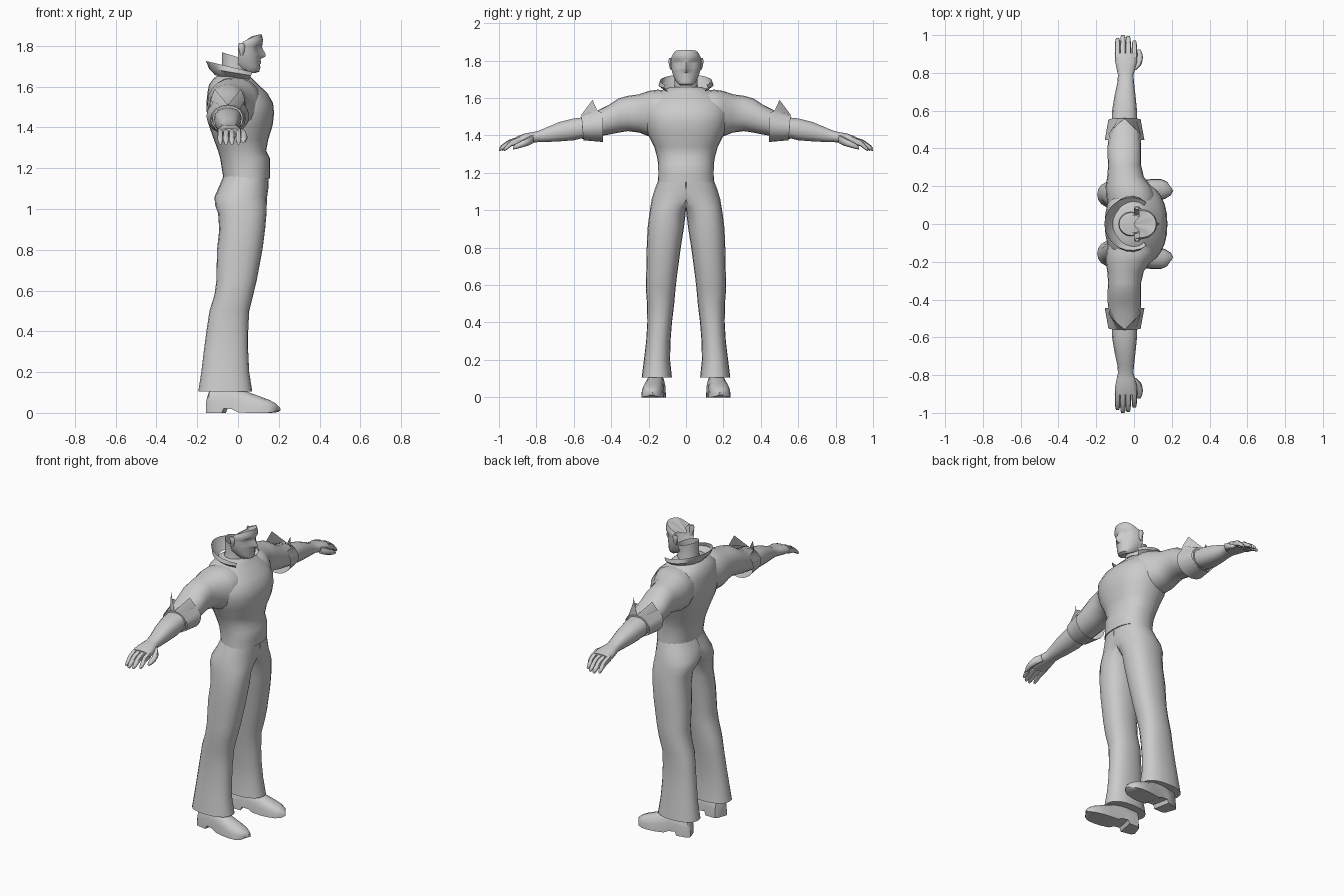
import bpy, bmesh, math
from math import sin, cos, radians, pi

grey = bpy.data.materials.new("light_grey")
grey.diffuse_color = (0.6, 0.6, 0.6, 1)


def skin(name, rows, closed=True, caps=True, mirror=False, angle=50, weld=False):
    """Join rows of points into one smooth surface."""
    bm = bmesh.new()
    vs = [[bm.verts.new(p) for p in r] for r in rows]
    n = len(rows[0])
    for a, b in zip(vs, vs[1:]):
        for i in range(n if closed else n - 1):
            j = (i + 1) % n
            bm.faces.new((a[i], a[j], b[j], b[i]))
    if caps and closed:
        bm.faces.new(vs[0])
        bm.faces.new(vs[-1])
    if weld:  # drop hidden faces lying on the middle plane
        inner = [f for f in bm.faces if all(v.co.y < 1e-5 for v in f.verts)]
        bmesh.ops.delete(bm, geom=inner, context='FACES')
    bmesh.ops.recalc_face_normals(bm, faces=bm.faces)
    me = bpy.data.meshes.new(name)
    bm.to_mesh(me)
    bm.free()
    me.materials.append(grey)
    ob = bpy.data.objects.new(name, me)
    bpy.context.collection.objects.link(ob)
    if mirror:
        m = ob.modifiers.new("mirror", 'MIRROR')
        m.use_axis = (False, True, False)
        m.merge_threshold = 0.0005
    bpy.ops.object.select_all(action='DESELECT')
    ob.select_set(True)
    bpy.context.view_layer.objects.active = ob
    bpy.ops.object.shade_smooth_by_angle(angle=radians(angle))
    return ob


def ring(pos, u0, u1, v0, v1, axis='Z', n=20, e=2.0, clamp=False):
    """Rounded cross-section between the given limits (u is x, v is y or z)."""
    pts = []
    for i in range(n):
        c, s = cos(2 * pi * i / n), sin(2 * pi * i / n)
        u = (u0 + u1) / 2 + (u1 - u0) / 2 * math.copysign(abs(c) ** (2 / e), c)
        v = (v0 + v1) / 2 + (v1 - v0) / 2 * math.copysign(abs(s) ** (2 / e), s)
        if clamp:
            v = max(v, 0)
        pts.append((u, v, pos) if axis == 'Z' else (u, pos, v))
    return pts


def loft(name, table, axis='Z', n=20, e=2.0, clamp=False, **kw):
    return skin(name, [ring(*t, axis=axis, n=n, e=e, clamp=clamp) for t in table],
                weld=clamp, **kw)


# trousers: z, x back, x front, y inner, y outer
loft("trousers", [
    (0.105, -0.195, 0.07, 0.075, 0.237), (0.20, -0.18, 0.055, 0.085, 0.225),
    (0.30, -0.168, 0.05, 0.083, 0.213), (0.40, -0.155, 0.05, 0.075, 0.207),
    (0.50, -0.14, 0.055, 0.063, 0.208), (0.58, -0.115, 0.075, 0.056, 0.215),
    (0.65, -0.106, 0.092, 0.048, 0.213), (0.80, -0.103, 0.12, 0.028, 0.21),
    (0.90, -0.092, 0.133, 0.012, 0.206), (0.98, -0.098, 0.14, 0.002, 0.196),
    (1.02, -0.113, 0.141, -0.03, 0.19), (1.06, -0.115, 0.143, -0.10, 0.183),
    (1.11, -0.093, 0.15, -0.16, 0.168), (1.17, -0.068, 0.15, -0.145, 0.145)],
    e=2.3, clamp=True, mirror=True)

# shirt body
loft("shirt_body", [
    (1.15, -0.072, 0.156, -0.151, 0.151), (1.19, -0.078, 0.157, -0.148, 0.148),
    (1.25, -0.088, 0.156, -0.149, 0.149), (1.285, -0.098, 0.138, -0.155, 0.155),
    (1.34, -0.118, 0.148, -0.17, 0.17), (1.41, -0.143, 0.17, -0.205, 0.205),
    (1.47, -0.153, 0.177, -0.222, 0.222), (1.52, -0.155, 0.172, -0.225, 0.225),
    (1.57, -0.15, 0.143, -0.21, 0.21), (1.61, -0.142, 0.10, -0.18, 0.18),
    (1.64, -0.12, 0.07, -0.135, 0.135), (1.66, -0.09, 0.05, -0.08, 0.08)],
    n=28, e=2.25)

# sleeves: y, x back, x front, z bottom, z top
loft("sleeve", [
    (0.08, -0.13, 0.10, 1.42, 1.635), (0.15, -0.148, 0.115, 1.39, 1.645),
    (0.20, -0.15, 0.09, 1.395, 1.638), (0.25, -0.142, 0.052, 1.415, 1.62),
    (0.31, -0.137, 0.038, 1.423, 1.612), (0.36, -0.14, 0.038, 1.415, 1.598),
    (0.41, -0.14, 0.038, 1.405, 1.565), (0.47, -0.133, 0.035, 1.395, 1.535),
    (0.555, -0.125, 0.025, 1.38, 1.507)],
    axis='Y', e=2.2, mirror=True)

# forearm running into the palm
loft("forearm", [
    (0.53, -0.118, 0.018, 1.39, 1.50), (0.60, -0.116, 0.016, 1.373, 1.492),
    (0.68, -0.103, 0.008, 1.367, 1.472), (0.75, -0.088, 0.0, 1.364, 1.442),
    (0.79, -0.085, -0.003, 1.364, 1.425), (0.82, -0.092, 0.008, 1.36, 1.418),
    (0.86, -0.1, 0.016, 1.354, 1.412), (0.905, -0.102, 0.018, 1.35, 1.395)],
    axis='Y', n=14, e=2.4, mirror=True)

# fingers: back x, front x, length reached in y
for i, (a, b, tip) in enumerate([(-0.101, -0.073, 0.985), (-0.074, -0.044, 1.0),
                                 (-0.045, -0.016, 0.995), (-0.012, 0.016, 0.972)]):
    mid = (0.895 + tip) / 2
    loft("finger_%d" % (i + 1), [
        (0.885, a, b, 1.355, 1.397), (mid, a, b, 1.342, 1.377),
        (tip - 0.012, a + 0.002, b - 0.002, 1.322, 1.348),
        (tip, a + 0.006, b - 0.006, 1.316, 1.334)],
        axis='Y', n=8, e=2.6, mirror=True)
loft("thumb", [
    (0.815, -0.02, 0.012, 1.36, 1.405), (0.845, 0.0, 0.04, 1.345, 1.392),
    (0.88, 0.014, 0.048, 1.335, 1.37), (0.91, 0.014, 0.042, 1.327, 1.355),
    (0.925, 0.018, 0.034, 1.325, 1.34)], axis='Y', n=8, mirror=True)

# turned-back cuff, split at the top with two raised points
tight, wide = [], []
for i in range(17):
    t = 2 * pi * i / 16
    s, c = sin(t), cos(t)
    tight.append((-0.05 + 0.085 * s, 0.56 - 0.006 * (1 - c), 1.442 + 0.068 * c))
    wide.append((-0.05 + 0.105 * s, 0.445, 1.455 + 0.09 * c))
for k, sg in ((0, 1), (16, -1)):
    wide[k] = (-0.05 + sg * 0.065, 0.50, 1.59)
for k, sg in ((1, 1), (15, -1)):
    wide[k] = (-0.05 + sg * 0.085, 0.475, 1.535)
skin("cuff", [tight, wide], closed=False, mirror=True, angle=35)

# flared collar, open at the front
base, flare, lip = [], [], []
for i in range(17):
    t = radians(-128 + 16 * i)
    s, c = sin(t), cos(t)
    base.append((-0.015 - 0.098 * c, 0.10 * s, 1.632 + 0.025 * c))
    flare.append((-0.015 - 0.128 * c, 0.148 * s, 1.668 + 0.022 * c))
    lip.append((-0.015 - 0.142 * c, 0.14 * s, 1.692 + 0.034 * c))
skin("collar", [base, flare, lip], closed=False, angle=40)

# neck, open at its slanted top
neck = [ring(z, a, b, -w, w, n=16) for z, a, b, w in
        [(1.62, -0.088, 0.05, 0.075), (1.67, -0.08, 0.045, 0.062), (1.72, -0.078, 0.05, 0.06)]]
neck.append([(x, y, 1.745 - 0.3 * x) for x, y, z in neck[-1]])
skin("neck", neck, caps=False)

# face shell, open behind: z front, z back, x front, x back, half width, centre and eye offsets
face = []
for zf, zb, xf, xb, w, mid, eye in [
        (1.685, 1.71, 0.045, -0.01, 0.045, 0, 0), (1.667, 1.70, 0.085, 0.0, 0.05, 0, 0),
        (1.674, 1.712, 0.104, 0.0, 0.06, 0, 0), (1.695, 1.725, 0.108, 0.0, 0.068, 0.002, 0),
        (1.708, 1.735, 0.107, 0.0, 0.072, 0.0, 0), (1.718, 1.742, 0.108, 0.0, 0.075, 0.006, 0),
        (1.735, 1.752, 0.108, 0.0, 0.078, 0.002, 0), (1.748, 1.762, 0.11, 0.0, 0.08, 0.024, 0),
        (1.76, 1.77, 0.111, 0.0, 0.081, 0.025, 0), (1.785, 1.786, 0.11, 0.0, 0.082, 0.011, -0.01),
        (1.797, 1.795, 0.112, 0.002, 0.083, 0.006, -0.01), (1.81, 1.803, 0.121, 0.008, 0.083, 0, 0.002),
        (1.832, 1.813, 0.122, 0.018, 0.08, 0, 0), (1.856, 1.822, 0.117, 0.026, 0.072, 0, 0)]:
    row = []
    for i in range(13):
        t = radians(-90 + 15 * i)
        f = cos(t) ** 0.8 if cos(t) > 1e-6 else 0
        x = xb + (xf - xb) * f + (mid if i == 6 else eye if i in (4, 8) else 0)
        zz = zb + (zf - zb) * min(1, 1.25 * f)
        row.append((x, w * sin(t), zz))
    face.append(row)
skin("face", face, closed=False, angle=45)

# crown sides folding down behind the forehead
top = face[-1]
skin("crown", [top, [(0.03 + (x - 0.03) * 0.55, y * 0.55, z - 0.008) for x, y, z in top],
               [(0.0, y * 0.1, 1.80) for x, y, z in top]], closed=False, angle=30)

# ears
loft("ear", [(1.752, 0.012, 0.024, 0.072, 0.084), (1.775, 0.006, 0.032, 0.073, 0.091),
             (1.80, 0.0, 0.034, 0.074, 0.094), (1.815, 0.006, 0.026, 0.076, 0.09)],
     n=8, mirror=True)


# shoes, turned slightly outward: x, half width, z bottom, z top
def shoe_row(x, w, z0, z1, n=16):
    yc = 0.168 + 0.11 * x
    pts = []
    for i in range(n):
        c, s = cos(2 * pi * i / n), sin(2 * pi * i / n)
        z = z0 if s < -0.1 else z0 + (z1 - z0) * max(s, 0) ** 0.8
        y = yc + w * (math.copysign(abs(c) ** 0.7, c) if s >= 0 else c)
        pts.append((x - 0.02 * c * 0.5, y, z))
    return pts


skin("shoe", [shoe_row(*r) for r in [
    (-0.148, 0.03, 0.0, 0.08), (-0.135, 0.046, 0.0, 0.12), (-0.07, 0.052, 0.0, 0.13),
    (-0.06, 0.05, 0.022, 0.13), (-0.02, 0.051, 0.018, 0.128), (0.01, 0.053, 0.003, 0.118),
    (0.06, 0.058, 0.0, 0.098), (0.11, 0.059, 0.0, 0.08), (0.155, 0.052, 0.0, 0.063),
    (0.185, 0.036, 0.004, 0.046), (0.198, 0.014, 0.012, 0.03)]], mirror=True, angle=45)
